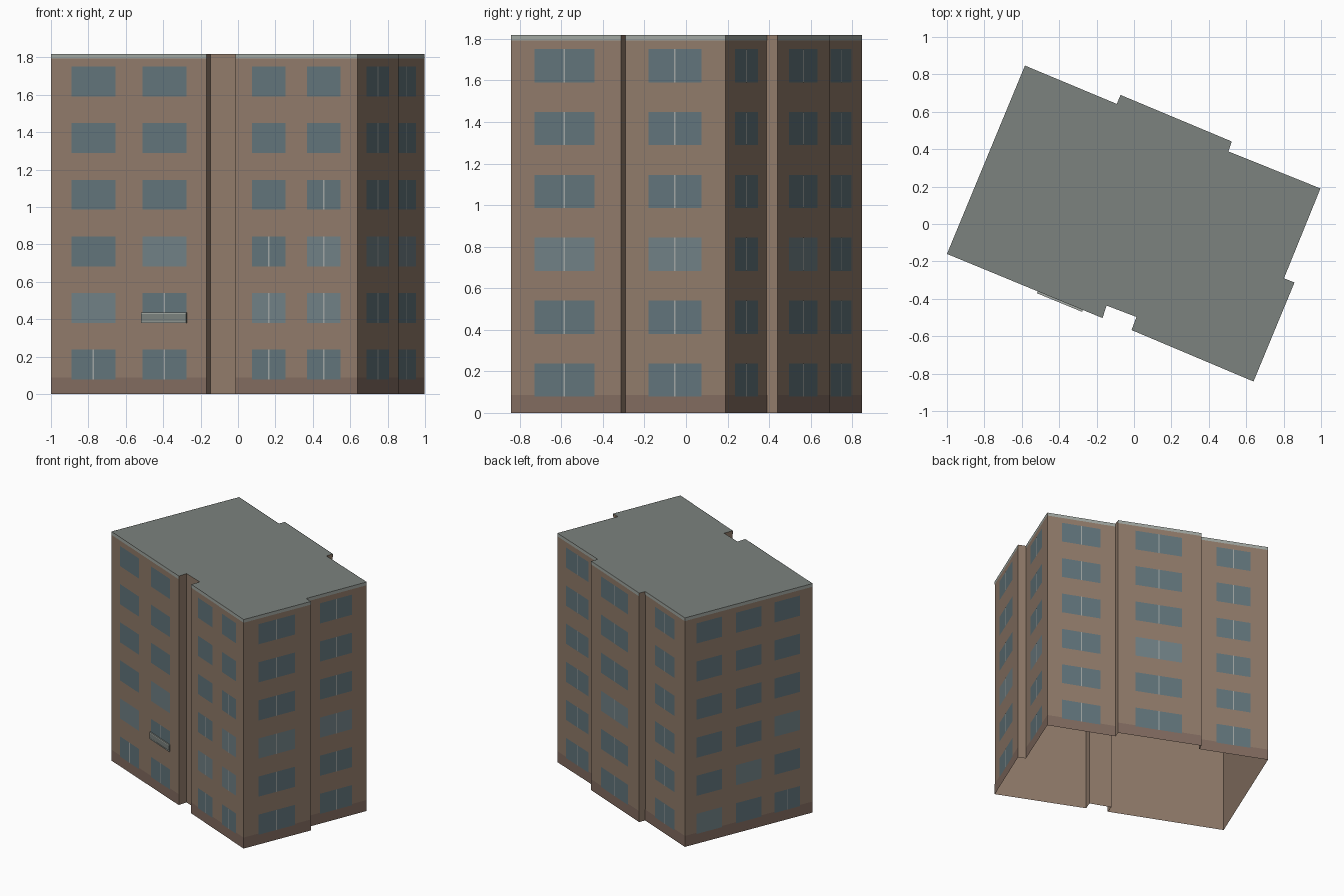
import bpy
from mathutils import Vector

if "Cube" in bpy.data.objects:
    bpy.data.objects.remove(bpy.data.objects["Cube"])

H, FLOOR, SILL, WIN_H = 1.818, 0.3025, 0.078, 0.16


def material(name, rgb):
    m = bpy.data.materials.new(name)
    m.diffuse_color = (*rgb, 1)
    m.use_nodes = True
    m.node_tree.nodes["Principled BSDF"].inputs["Base Color"].default_value = m.diffuse_color
    return m


BRICK = material("brick", (0.285, 0.200, 0.146))
BASE = material("base_brick", (0.225, 0.150, 0.118))
ROOF = material("roof_grey", (0.20, 0.225, 0.21))
TRIM = material("trim_grey", (0.36, 0.39, 0.36))
GLASS = material("glass", (0.122, 0.178, 0.20))
PALE = material("pale_glass", (0.165, 0.22, 0.24))
FRAME = material("frame_grey", (0.36, 0.39, 0.38))

# Footprint, counter-clockwise from the west corner
P = [Vector((x, y, 0)) for x, y in [
    (-1.0, -0.16), (-0.168, -0.503), (-0.147, -0.436), (0.013, -0.497),
    (-0.013, -0.567), (0.639, -0.842), (0.858, -0.313), (0.802, -0.29),
    (0.997, 0.19), (0.505, 0.388), (0.523, 0.441), (-0.072, 0.69),
    (-0.092, 0.642), (-0.583, 0.847)]]
N = len(P)


def mesh_object(name, verts, faces, mat):
    me = bpy.data.meshes.new(name)
    me.from_pydata(verts, [], faces)
    me.materials.append(mat)
    ob = bpy.data.objects.new(name, me)
    bpy.context.collection.objects.link(ob)
    return ob


class Panels:
    """Collects flat panels or shallow boxes laid on the walls."""

    def __init__(self, name, mat):
        self.name, self.mat, self.v, self.f = name, mat, [], []

    def add(self, wall, t0, t1, z0, z1, out=0.002, deep=False):
        a, b = P[wall], P[(wall + 1) % N]
        d = b - a
        n = Vector((d.y, -d.x, 0)).normalized()
        k = len(self.v)
        for o in ((out, 0) if deep else (out,)):
            for t, z in ((t0, z0), (t1, z0), (t1, z1), (t0, z1)):
                self.v.append(a + d * t + n * o + Vector((0, 0, z)))
        self.f.append((k, k + 1, k + 2, k + 3))
        if deep:
            for i in range(4):
                j = (i + 1) % 4
                self.f.append((k + i, k + 4 + i, k + 4 + j, k + j))

    def build(self):
        mesh_object(self.name, self.v, self.f, self.mat)


# Open-bottomed outer walls and flat roof
top = [p + Vector((0, 0, H)) for p in P]
mesh_object("walls", P + top,
            [(i, (i + 1) % N, N + (i + 1) % N, N + i) for i in range(N)], BRICK)
mesh_object("roof", top, [tuple(range(N))], ROOF)

# Base course and roof edge on the main facades only
plinth, cornice = Panels("base_course", BASE), Panels("roof_edge", TRIM)
for w in (0, 4, 5, 7, 8, 10, 12, 13):
    plinth.add(w, 0, 1, 0, 0.087, 0.001)
    cornice.add(w, 0, 1, 1.793, H, 0.001)
plinth.build()
cornice.build()

# Window columns: wall, start, end, floors with a centre bar, pale floors
ALL = range(6)
COLUMNS = [
    (0, 0.132, 0.415, (0,), (1,)),
    (0, 0.589, 0.871, (0, 1), (2,)),
    (4, 0.135, 0.411, (0, 1, 2), (1,)),
    (4, 0.587, 0.863, (0, 1, 2, 3), (1, 2)),
    (5, 0.216, 0.76, ALL, (2,)),
    (7, 0.23, 0.76, ALL, (2,)),
    (8, 0.217, 0.778, ALL, ()),
    (10, 0.21, 0.767, ALL, (2,)),
    (12, 0.25, 0.75, ALL, ()),
    (13, 0.09, 0.29, (), (0,)),
    (13, 0.40, 0.60, (), (1,)),
    (13, 0.70, 0.90, (0,), (2,)),
]
glass, pale = Panels("windows", GLASS), Panels("pale_windows", PALE)
bars = Panels("window_bars", FRAME)
for w, t0, t1, barred, light in COLUMNS:
    length = (P[(w + 1) % N] - P[w]).length
    mid, half = (t0 + t1) / 2, 0.004 / length
    for f in ALL:
        z = SILL + f * FLOOR
        (pale if f in light else glass).add(w, t0, t1, z, z + WIN_H)
        if f in barred:
            bars.add(w, mid - half, mid + half, z, z + WIN_H, 0.003)
for part in (glass, pale, bars):
    part.build()

# Shallow balcony guard on the front, one floor up
guard, rails = Panels("balcony_panel", ROOF), Panels("balcony_rails", TRIM)
guard.add(0, 0.583, 0.873, 0.385, 0.43, 0.009, True)
for z in (0.380, 0.427):
    rails.add(0, 0.583, 0.873, z, z + 0.009, 0.011, True)
guard.build()
rails.build()
